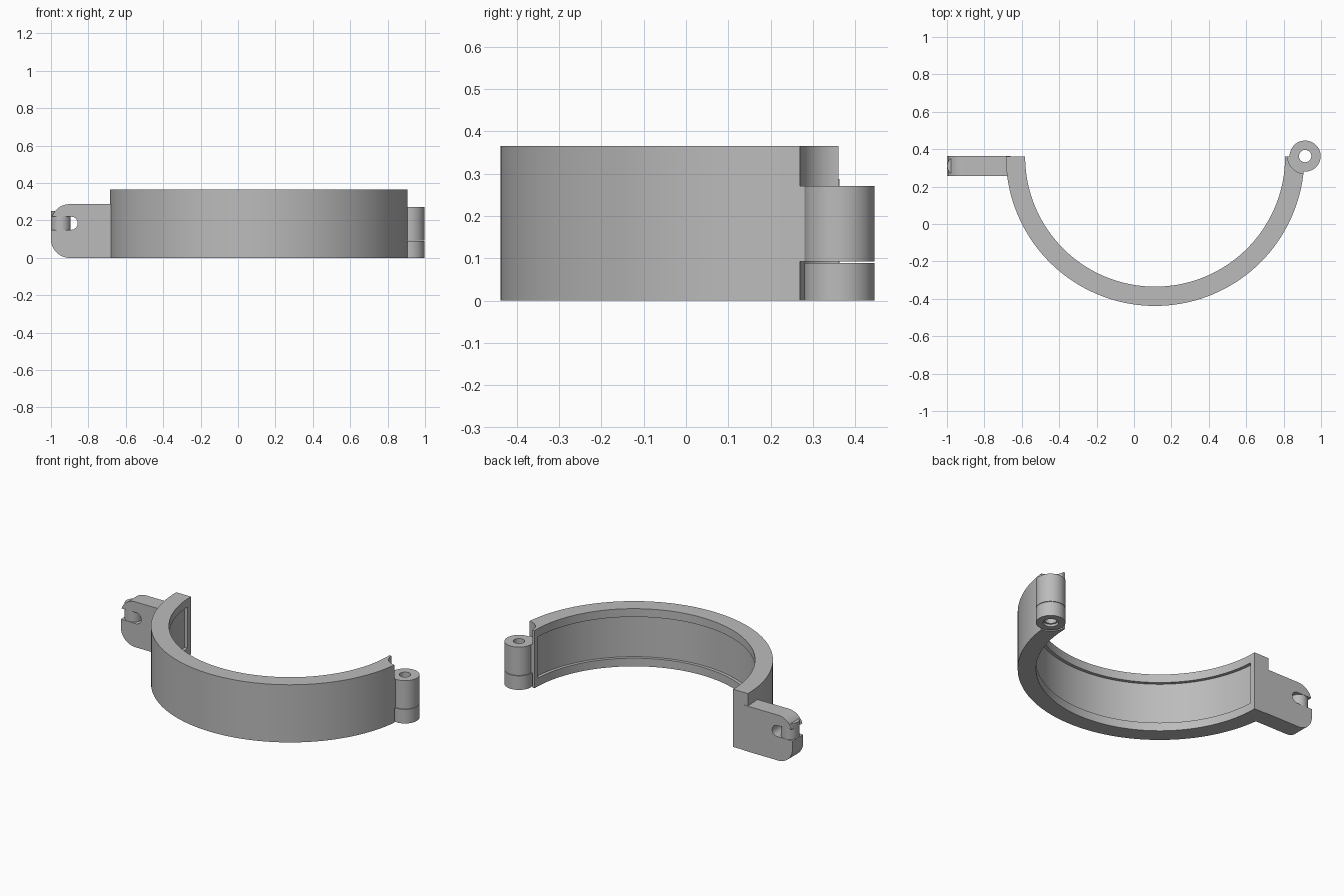
import bpy, bmesh
from math import sin, cos, pi, asin, radians
from mathutils import Matrix

cube = bpy.data.objects.get("Cube")
if cube:
    bpy.data.objects.remove(cube, do_unlink=True)

grey = bpy.data.materials.new("plain grey")
grey.use_nodes = True
colour = (0.5, 0.5, 0.5, 1)
grey.diffuse_color = colour
grey.node_tree.nodes["Principled BSDF"].inputs["Base Color"].default_value = colour

HEIGHT = 0.365
BACK = 0.363
RING = (0.113, 0.36)
HINGE = (0.915, 0.363)


def arc(cx, cy, r, start, end, n):
    """Points along an arc, angles in radians."""
    return [(cx + r * cos(start + (end - start) * i / n),
             cy + r * sin(start + (end - start) * i / n)) for i in range(n + 1)]


def prism(name, outline, low, high, upright=False):
    """Extrude an outline along z, or along y when upright."""
    bm = bmesh.new()
    place = (lambda a, b: (a, low, b)) if upright else (lambda a, b: (a, b, low))
    face = bm.faces.new([bm.verts.new(place(a, b)) for a, b in outline])
    moved = bmesh.ops.extrude_face_region(bm, geom=[face])["geom"]
    depth = high - low
    bmesh.ops.translate(bm, vec=(0, depth, 0) if upright else (0, 0, depth),
                        verts=[v for v in moved if isinstance(v, bmesh.types.BMVert)])
    bmesh.ops.recalc_face_normals(bm, faces=bm.faces)
    mesh = bpy.data.meshes.new(name)
    bm.to_mesh(mesh)
    bm.free()
    mesh.materials.append(grey)
    obj = bpy.data.objects.new(name, mesh)
    bpy.context.collection.objects.link(obj)
    return obj


def cylinder(name, centre, r, low, high):
    return prism(name, arc(*centre, r, 0, 2 * pi, 48)[:-1], low, high)


def half_band(name, inner, outer, low, high, trim=0.0):
    """Half ring opening to the back, its ends trimmed by a distance."""
    a = asin(trim / outer)
    outline = (arc(*RING, outer, pi + a, 2 * pi - a, 72)
               + arc(*RING, inner, 2 * pi - a, pi + a, 72))
    return prism(name, outline, low, high)


def combine(obj, other, operation="DIFFERENCE"):
    """Apply a boolean and discard the helper."""
    mod = obj.modifiers.new("boolean", "BOOLEAN")
    mod.operation, mod.solver, mod.object = operation, "EXACT", other
    bpy.context.view_layer.objects.active = obj
    bpy.ops.object.modifier_apply(modifier=mod.name)
    bpy.data.objects.remove(other, do_unlink=True)


# Clamp band with a shallow lining recess inside
band = half_band("clamp_band", 0.695, 0.798, 0, HEIGHT)
combine(band, half_band("recess_cutter", 0.65, 0.715, 0.052, 0.313, trim=0.035))

# Clearance for the mating knuckles above and below the hinge barrel
for low, high in ((-0.1, 0.092), (0.271, 0.5)):
    combine(band, cylinder("knuckle_clearance", HINGE, 0.094, low, high))

# Hinge barrel joined to the band, and the loose lower knuckle
combine(band, cylinder("barrel", HINGE, 0.083, 0.092, 0.271), "UNION")
combine(band, cylinder("pin_hole", HINGE, 0.033, -0.1, 0.5))
knuckle = cylinder("lower_knuckle", HINGE, 0.083, 0, 0.089)
combine(knuckle, cylinder("pin_hole", HINGE, 0.033, -0.1, 0.5))
combine(knuckle, cylinder("counterbore", HINGE, 0.043, -0.1, 0.015))

# Fastening tab with rounded outer corners
tab_outline = ([(-0.66, 0), (-0.66, 0.287)]
               + arc(-0.9, 0.187, 0.1, pi / 2, pi, 16)
               + arc(-0.9, 0.1, 0.1, pi, 1.5 * pi, 16))
tab = prism("fastening_tab", tab_outline, 0.256, BACK, upright=True)

# Open slot through the tab tip, spanned by a round post
slot = ([(-1.1, 0.15), (-1.1, 0.22)]
        + arc(-0.892, 0.185, 0.035, pi / 2, -pi / 2, 16))
combine(tab, prism("slot_cutter", slot, 0.1, 0.5, upright=True))
combine(tab, cylinder("slot_post", (-0.947, 0.31), 0.052, 0.12, 0.25), "UNION")
combine(band, tab, "UNION")

# Keep curved walls smooth and corners crisp
for obj in (band, knuckle):
    bpy.ops.object.select_all(action="DESELECT")
    obj.select_set(True)
    bpy.context.view_layer.objects.active = obj
    bpy.ops.object.shade_smooth_by_angle(angle=radians(30))
